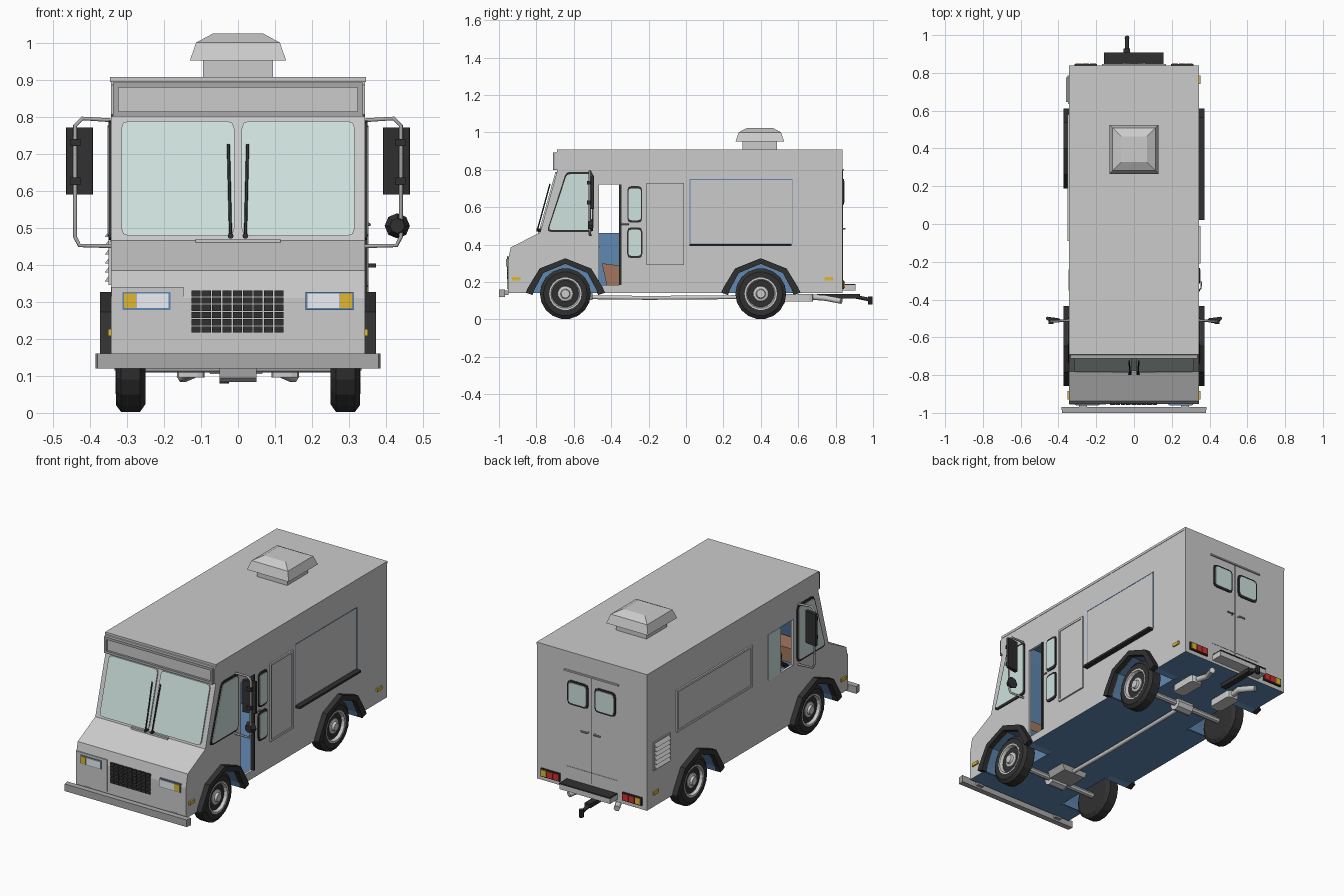
import bpy, bmesh, math
from mathutils import Vector

if "Cube" in bpy.data.objects:
    bpy.data.objects.remove(bpy.data.objects["Cube"])


def material(name, r, g, b):
    m = bpy.data.materials.new(name)
    m.diffuse_color = (r, g, b, 1)
    m.use_nodes = True
    m.node_tree.nodes["Principled BSDF"].inputs["Base Color"].default_value = m.diffuse_color
    return m


GREY = material("body_grey", .8, .8, .8)
DARK = material("dark_grey", .4, .4, .4)
BLACK = material("black", .03, .03, .03)
BLUE = material("inner_blue", .12, .25, .45)
GLASS = material("glass", .62, .76, .73)
AMBER = material("amber", .75, .48, .03)
RED = material("red", .65, .03, .03)
BROWN = material("seat_brown", .36, .18, .11)
WHITE = material("lamp_white", .85, .87, .9)
W = .343  # half body width


def finish(name, bm, mat=None):
    bmesh.ops.recalc_face_normals(bm, faces=bm.faces)
    me = bpy.data.meshes.new(name)
    bm.to_mesh(me)
    bm.free()
    ob = bpy.data.objects.new(name, me)
    bpy.context.collection.objects.link(ob)
    if mat:
        me.materials.append(mat)
    return ob


def prism(name, pts, axis, a, b, mat=None, shear=0):
    """Extrude a 2D outline along an axis; shear leans y with height."""
    bm = bmesh.new()
    rings = []
    for t in (a, b):
        ring = []
        for u, v in pts:
            co = {'x': (t, u, v), 'y': (u, t, v), 'z': (u, v, t)}[axis]
            ring.append(bm.verts.new((co[0], co[1] + shear * (co[2] - .465), co[2])))
        rings.append(ring)
        bm.faces.new(ring)
    n = len(pts)
    for i in range(n):
        j = (i + 1) % n
        bm.faces.new((rings[0][i], rings[0][j], rings[1][j], rings[1][i]))
    return finish(name, bm, mat)


def rect(u0, u1, v0, v1):
    return [(u0, v0), (u1, v0), (u1, v1), (u0, v1)]


def box(name, x0, x1, y0, y1, z0, z1, mat=None):
    return prism(name, rect(x0, x1, y0, y1), 'z', z0, z1, mat)


def rounded(pts, r):
    out = []
    for i, p in enumerate(pts):
        p, a, b = Vector(p), Vector(pts[i - 1]), Vector(pts[(i + 1) % len(pts)])
        p1, p2 = p + (a - p).normalized() * r, p + (b - p).normalized() * r
        out += [p1, (p1 + 2 * p + p2) / 4, p2]
    return [tuple(q) for q in out]


def grow(pts, d):
    c = sum((Vector(p) for p in pts), Vector((0, 0))) / len(pts)
    return [tuple(Vector(p) + (Vector(p) - c).normalized() * d) for p in pts]


def window(name, pts, axis, at, s):
    prism(name + "_frame", rounded(grow(pts, .014), .022), axis, at - s * .008, at + s * .006, BLACK)
    prism(name + "_glass", rounded(pts, .016), axis, at, at + s * .009, GLASS)


def outline(name, pts, axis, a, b, w, mat):
    (u0, v0), (u1, v1) = pts[0], pts[2]
    for k, r in enumerate((rect(u0, u1, v0, v0 + w), rect(u0, u1, v1 - w, v1),
                           rect(u0, u0 + w, v0 + w, v1 - w), rect(u1 - w, u1, v0 + w, v1 - w))):
        prism(f"{name}_{k}", r, axis, a, b, mat)


def cyl(name, p, q, r, n=12, mat=None, r2=None):
    p, q = Vector(p), Vector(q)
    bm = bmesh.new()
    bmesh.ops.create_cone(bm, cap_ends=True, segments=n, radius1=r, radius2=r if r2 is None else r2,
                          depth=(q - p).length)
    rot = (q - p).to_track_quat('Z', 'Y')
    for v in bm.verts:
        v.co = rot @ v.co + (p + q) / 2
    return finish(name, bm, mat)


def tube(name, pts, r, mat=None):
    cu = bpy.data.curves.new(name, 'CURVE')
    cu.dimensions, cu.bevel_depth, cu.bevel_resolution, cu.use_fill_caps = '3D', r, 1, True
    sp = cu.splines.new('POLY')
    sp.points.add(len(pts) - 1)
    for k, p in enumerate(pts):
        sp.points[k].co = (*p, 1)
    ob = bpy.data.objects.new(name, cu)
    bpy.context.collection.objects.link(ob)
    if mat:
        cu.materials.append(mat)


def lathe(name, prof, s, cy, cz, n, mat=None):
    """Turn an (x, radius) profile around a wheel axis."""
    bm = bmesh.new()
    rings = [[bm.verts.new((s * x, cy + r * math.cos(k * math.tau / n), cz + r * math.sin(k * math.tau / n)))
              for k in range(n)] for x, r in prof]
    for A, B in zip(rings, rings[1:]):
        for k in range(n):
            bm.faces.new((A[k], A[(k + 1) % n], B[(k + 1) % n], B[k]))
    bm.faces.new(rings[0])
    bm.faces.new(rings[-1])
    return finish(name, bm, mat)


def cut(ob, cutter):
    m = ob.modifiers.new("cut", 'BOOLEAN')
    m.operation, m.object, m.solver, m.material_mode = 'DIFFERENCE', cutter, 'EXACT', 'TRANSFER'
    bpy.context.view_layer.objects.active = ob
    bpy.ops.object.modifier_apply(modifier=m.name)
    bpy.data.objects.remove(cutter)


# body shell, hollow with door openings and wheel arches
body = prism("body", [(-.953, .14), (-.953, .31), (-.937, .385), (-.78, .465), (-.687, .80), (-.70, .805),
                      (-.70, .885), (-.68, .905), (.838, .905), (.838, .14)], 'x', -W, W, GREY)
cut(body, prism("cavity", [(-.93, .165), (-.93, .30), (-.915, .37), (-.76, .45), (-.66, .80), (-.66, .885),
                           (.82, .885), (.82, .165)], 'x', -W + .015, W - .015, BLUE))
cut(body, prism("door_hole", rect(-.465, -.355, .185, .72), 'x', .2, .5, GREY))
cut(body, prism("side_hole", rect(-.465, -.355, .462, .72), 'x', -.5, -.2, GREY))
ARCH_IN = [(-.175, .13), (-.165, .16), (-.118, .248), (0, .297), (.118, .248), (.165, .16), (.175, .13)]
ARCH_OUT = [(-.212, .143), (-.2, .17), (-.138, .272), (0, .327), (.138, .272), (.2, .17), (.212, .143)]
for cy in (-.645, .40):
    for s in (1, -1):
        inner = [(cy + u, v) for u, v in ARCH_IN]
        outer = [(cy + u, v) for u, v in ARCH_OUT]
        cut(body, prism("arch_hole", inner, 'x', s * .2, s * .5, BLUE))
        # wheel wells and black fender flares
        prism("wheel_well", outer + inner[::-1], 'x', s * .2, s * (W - .004), BLUE)
        prism("well_wall", outer, 'x', s * .19, s * .2, BLUE)
        prism("fender_flare", outer + inner[::-1], 'x', s * (W - .005), s * .373, BLACK)
        # wheels
        lathe("tyre", [(.25, .04), (.25, .115), (.264, .136), (.316, .136), (.33, .117), (.33, .085), (.315, .08)],
              s, cy, .137, 18, BLACK)
        lathe("rim", [(.30, .087), (.331, .087), (.331, .078), (.312, .07), (.306, .045), (.318, .04),
                      (.322, .026), (.334, .022), (.334, .01)], s, cy, .137, 18)
    # axles
    cyl("axle", (-.27, cy, .125), (.27, cy, .125), .016, 8)
    cyl("axle_housing", (-.05, cy, .12), (.05, cy, .12), .036, 8)
for p in body.data.polygons:
    if p.normal.z < -.9 and p.center.z < .145:
        p.material_index = list(body.data.materials).index(BLUE)

# underside drive line, exhausts
tube("drive_shaft", [(0, -.645, .12), (0, -.2, .115), (0, .40, .12)], .012)
for s in (1, -1):
    prism("muffler", rounded(rect(.09 * s, .165 * s, .52, .68), .02), 'z', .095, .135)
    tube("exhaust_pipe", [(.126 * s, .66, .12), (.11 * s, .74, .115), (.15 * s, .83, .098)], .017)
    box("bumper_bracket", s * .25, s * .29, -.975, -.95, .13, .155, DARK)
prism("front_crossmember", [(-.09, .14), (.08, .14), (.065, .105), (-.075, .105)], 'y', -.62, -.5, DARK)

# bumpers and hitch
prism("front_bumper", [(-.385, -.968), (-.38, -1), (.38, -1), (.385, -.968)], 'z', .12, .16, DARK)
box("rear_step", -.16, .155, .838, .905, .155, .183)
box("rear_step_tread", -.16, .155, .84, .907, .183, .19, BLACK)
box("hitch_bar", -.055, -.02, .70, .93, .112, .135, BLACK)
tube("hitch_tongue", [(-.037, .90, .122), (-.037, .985, .105)], .011, BLACK)
cyl("hitch_pin", (-.037, .985, .08), (-.037, .985, .122), .013, 8, BLACK)

# windscreen panes and wipers
for s in (1, -1):
    prism("windscreen_pane", rounded(rect(s * .01, s * .315, .478, .788), .02), 'y', -.788, -.775, GLASS, .278)
    tube("wiper", [(s * .02, -.795, .478), (s * .022, -.772, .56), (s * .026, -.727, .725)], .004, BLACK)
    cyl("wiper_pivot", (s * .02, -.80, .478), (s * .02, -.775, .478), .008, 8, BLACK)
box("cowl", -.115, .115, -.79, -.77, .45, .47)
# sign visor frame
outline("visor_frame", rect(-.337, .337, .80, .892), 'y', -.712, -.69, .014, DARK)
prism("roof_lip", rect(-.69, .838, .893, .907), 'x', -W - .002, W + .002)

# grille, headlights, front access panel
for i in range(9):
    for j in range(6):
        x, z = -.126 + i * .028, .217 + j * .0195
        box("grille_cell", x, x + .0245, -.958, -.945, z, z + .0165, BLACK)
box("access_panel", -.341, -.147, -.956, -.95, .162, .34)
for s in (1, -1):
    box("headlight_frame", s * .182, s * .312, -.958, -.93, .278, .327, BLUE)
    box("headlight", s * .188, s * .274, -.962, -.94, .283, .322, WHITE)
    box("turn_signal", s * .276, s * .308, -.962, -.94, .283, .322, AMBER)
    # side marker lamps
    for y in (-.93, .74):
        box("side_marker", s * W, s * (W + .008), y, y + .045, .208, .226, AMBER)
    # front quarter windows
    window("quarter_window", [(-.735, .478), (-.503, .478), (-.503, .776), (-.637, .776)], 'x', s * W, s)
    # door mirrors
    tube("mirror_bracket", [(s * .34, -.51, .79), (s * .42, -.515, .795), (s * .44, -.515, .775),
                            (s * .44, -.515, .475), (s * .428, -.515, .452), (s * .34, -.51, .45)], .006, DARK)
    prism("mirror_housing", rounded([(s * .392, -.522), (s * .465, -.508), (s * .465, -.49), (s * .392, -.50)], .006),
          'z', .59, .77, BLACK)
    for z in (.625, .73):
        box("mirror_clamp", s * .425, s * .452, -.53, -.51, z - .01, z + .01, BLACK)
cyl("round_mirror", (.43, -.525, .505), (.43, -.498, .505), .02, 8, BLACK, .034)

# right side: folded door windows, panel, serving hatch and shelf
window("door_window_top", rect(-.308, -.24, .53, .70), 'x', W, 1)
window("door_window_low", rect(-.308, -.24, .34, .48), 'x', W, 1)
box("door_post", W - .01, W + .006, -.358, -.345, .185, .72, BLACK)
tube("door_handle", [(W, -.35, .515), (W + .012, -.34, .508), (W + .012, -.305, .508)], .004, DARK)
prism("side_panel", rect(-.21, -.01, .29, .73), 'x', W - .005, W + .005)
outline("side_panel_rim", rect(-.21, -.01, .29, .73), 'x', W, W + .009, .012, None)
outline("hatch_seam", rect(.02, .57, .402, .75), 'x', W - .004, W + .0015, .004, BLUE)
box("serving_shelf", W, .372, .02, .565, .392, .404, BLACK)

# left side: sliding pane, hatch, louvre vent
prism("sliding_pane", rect(-.353, -.24, .462, .72), 'x', -W - .003, -W + .01, GLASS)
prism("left_hatch", rect(-.09, .58, .485, .72), 'x', -W - .004, -W + .005)
outline("left_hatch_rim", rect(-.09, .58, .485, .72), 'x', -W - .009, -W, .012, None)
outline("vent_frame", rect(.635, .785, .345, .505), 'x', -W - .006, -W, .008, None)
for k in range(6):
    z = .355 + k * .024
    prism("vent_louvre", [(-W, z), (-W - .017, z), (-W, z + .023)], 'y', .645, .775)

# rear doors, lights
box("rear_door_seam", -.002, .002, .836, .8395, .2, .80, BLACK)
box("rear_drip_rail", -.17, .17, .836, .846, .797, .805)
box("rear_lower_seam", -.16, .16, .836, .8395, .258, .262, DARK)
for s in (1, -1):
    window("rear_window", rect(s * .03, s * .14, .625, .74), 'y', .838, 1)
    tube("rear_handle", [(s * .02, .838, .485), (s * .022, .85, .485), (s * .06, .85, .485)], .004, DARK)
    box("tail_light_base", s * .195, s * .315, .836, .846, .162, .208, BLACK)
    for k, m in enumerate((RED, RED, AMBER)):
        x = .2 + k * .038
        box("tail_lens", s * x, s * (x + .034), .84, .85, .168, .202, m)

# roof ventilator
VY = .395
box("vent_base", -.095, .095, VY - .092, VY + .092, .90, .955)
bm = bmesh.new()
rings = [[bm.verts.new((a * h, VY + b * h, z)) for a, b in ((-1, -1), (1, -1), (1, 1), (-1, 1))]
         for h, z in ((.13, .951), (.113, 1.0), (.068, 1.024))]
for A, B in zip(rings, rings[1:]):
    for k in range(4):
        bm.faces.new((A[k], A[(k + 1) % 4], B[(k + 1) % 4], B[k]))
bm.faces.new(rings[0])
bm.faces.new(rings[-1])
finish("vent_cap", bm)

# cab interior: driver seat and steering wheel
prism("seat_base", [(-.45, .30), (-.335, .285), (-.32, .165), (-.42, .165)], 'x', -.24, -.08, BROWN)
prism("seat_back", [(-.35, .29), (-.31, .29), (-.27, .62), (-.31, .62)], 'x', -.24, -.08, BROWN)
box("dashboard", -.32, .32, -.78, -.66, .36, .44, BROWN)
cyl("steering_wheel", (-.16, -.52, .43), (-.16, -.505, .442), .07, 12, BLACK)
cyl("steering_column", (-.16, -.67, .33), (-.16, -.515, .435), .012, 8, BLACK)
